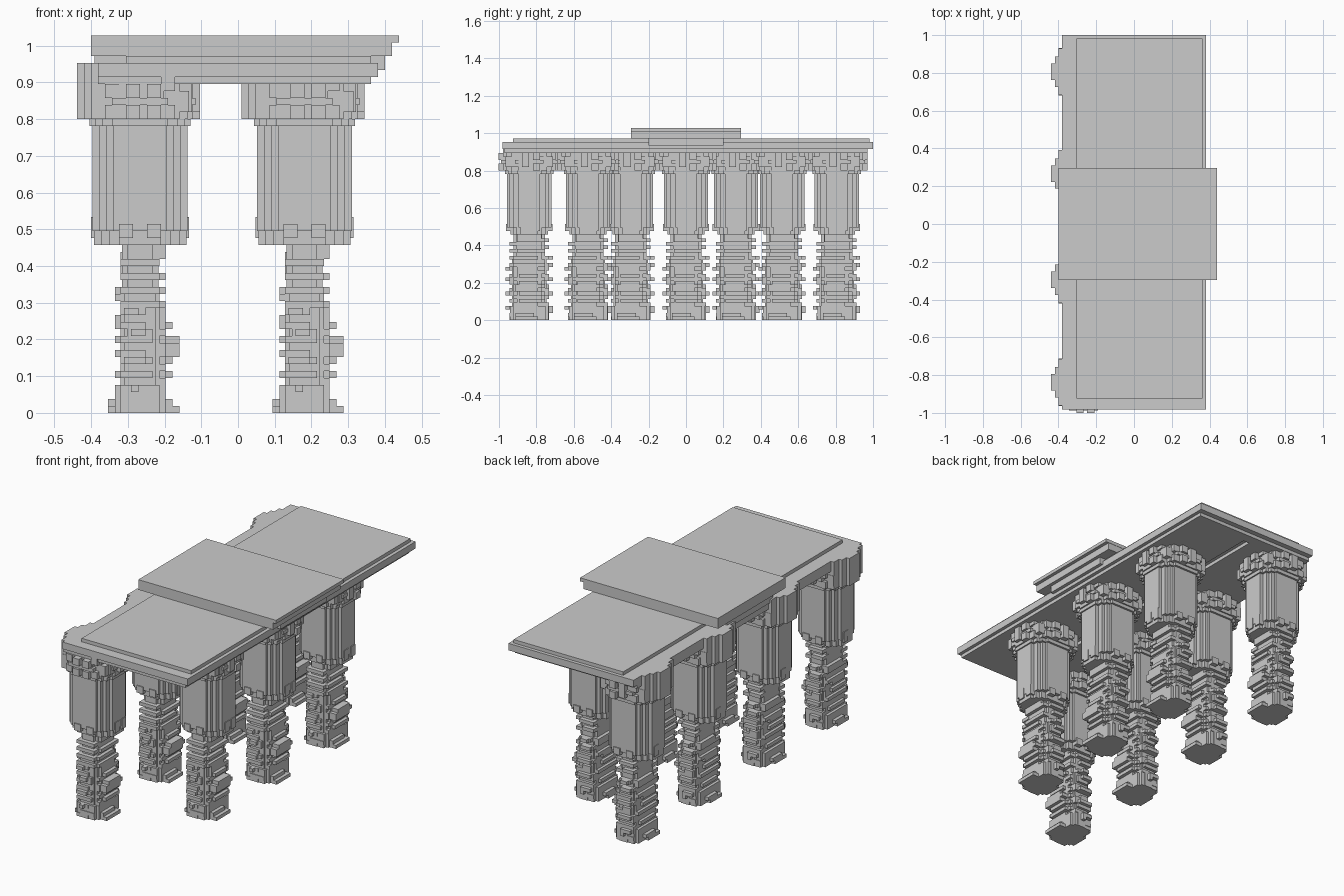
import bpy, bmesh, random

V = 2 / 105            # edge of one block unit
rng = random.Random(4)

cube = bpy.data.objects.get("Cube")
if cube:
    bpy.data.objects.remove(cube, do_unlink=True)


def prism(bm, outline, z0, z1):
    """Extrude a flat outline between two heights."""
    face = bm.faces.new([bm.verts.new((x * V, y * V, z0 * V)) for x, y in outline])
    top = bmesh.ops.extrude_face_region(bm, geom=[face])["geom"]
    verts = [v for v in top if isinstance(v, bmesh.types.BMVert)]
    bmesh.ops.translate(bm, vec=(0, 0, (z1 - z0) * V), verts=verts)


def box(bm, x0, x1, y0, y1, z0, z1):
    prism(bm, [(x0, y0), (x1, y0), (x1, y1), (x0, y1)], z0, z1)


def stepped(bm, steps, z0, z1):
    """Prism with staircase corners; steps run from widest x to widest y."""
    quarter = []
    for i, (x, y) in enumerate(steps):
        if i:
            quarter.append((x, steps[i - 1][1]))
        quarter.append((x, y))
    back = quarter[::-1]
    outline = (quarter + [(-x, y) for x, y in back]
               + [(-x, -y) for x, y in quarter] + [(x, -y) for x, y in back])
    prism(bm, outline, z0, z1)


def finish(bm, name):
    bmesh.ops.recalc_face_normals(bm, faces=bm.faces)
    mesh = bpy.data.meshes.new(name)
    bm.to_mesh(mesh)
    bm.free()
    return mesh


def place(name, mesh, x=0, y=0):
    obj = bpy.data.objects.new(name, mesh)
    obj.location = (x * V, y * V, 0)
    bpy.context.collection.objects.link(obj)


def side_block(bm, side, inner, outer, a, b, z0, z1):
    """Block standing out from one side: +x, -x, +y or -y."""
    axis, sign = side
    lo, hi = sorted((sign * inner, sign * outer))
    if axis == "x":
        box(bm, lo, hi, a, b, z0, z1)
    else:
        box(bm, a, b, lo, hi, z0, z1)


def make_pedestal():
    """Rough square lower shaft, with ribs set out level by level."""
    bm = bmesh.new()
    stepped(bm, [(3.6, 4.5), (2.8, 5.4)], 0, 4)
    stepped(bm, [(2.8, 4.4), (2.2, 4.8)], 4, 17)
    stepped(bm, [(2.6, 3.6), (1.8, 4.4)], 17, 25)
    ribs = {("x", 1): "543334345553433323232233",
            ("x", -1): "443323223232332233222222",
            ("y", 1): "556654565546545646445454",
            ("y", -1): "554645465456546545454544"}
    for side, levels in ribs.items():
        core, width = (2, 4.4) if side[0] == "x" else (4, 2.8)
        for z, digit in enumerate(levels):
            reach = int(digit)
            if reach <= core:
                continue
            a = -width + rng.choice([0, 0, 1, 2])
            b = width - rng.choice([0, 0, 1, 2])
            side_block(bm, side, core - 1, core + 1.6, a, b, z, z + 1)
            if reach > core + 1:
                side_block(bm, side, core, reach + 0.6, a + 0.5, b - 1, z, z + 1)
    return finish(bm, "pedestal")


def make_drum():
    """Wide upper shaft with a ragged lower rim."""
    bm = bmesh.new()
    stepped(bm, [(6.6, 2.5), (5.6, 3.6), (4.4, 4.6), (3, 5.2)], 24, 26)
    stepped(bm, [(6.8, 3), (5.8, 4.5), (4.8, 5.5), (3.8, 6.2)], 26, 47)
    for x, y in [(6, -2), (6, 1), (-6, 0)]:
        box(bm, x - 1, x + 1, y, y + 2, 25, 28)
    for sign in (-1, 1):
        for a in (-3, 1):
            side_block(bm, ("y", sign), 4, 6.5, a, a + 2, 25, 27)
    return finish(bm, "drum")


def make_capital():
    """Ornamented ring, with a stepped shield on the -x side."""
    bm = bmesh.new()
    stepped(bm, [(7.2, 3.5), (6.4, 5), (5.4, 6), (4, 6.8)], 41, 42)
    stepped(bm, [(7.6, 3), (6.8, 5), (5.6, 6.4), (3.4, 7.2)], 42, 47)
    # Alternating knobs and scrolls around the ring
    for side in [("x", 1), ("y", 1), ("y", -1)]:
        for a in (-5, -2, 1, 3):
            for z in (42, 45):
                lift = rng.choice([0, 0, 1])
                out = 8.6 if abs(a) < 3 else 7.4
                side_block(bm, side, 5, out, a, a + 2, z + lift, z + lift + 2)
        side_block(bm, side, 6, 7.9, -4, 4, 44, 45)
    for sx in (-1, 1):
        for sy in (-1, 1):
            side_block(bm, ("x", sx), 5, 7, *sorted((sy * 4, sy * 6.6)), 43, 46)
    # Shield rising beside the slab
    for reach, half in ((-7, 6.5), (-8, 4.2), (-9, 2.3)):
        box(bm, reach, -5, -half, half, 42, 50)
    return finish(bm, "capital")


# Columns: four along one side, three staggered along the other
parts = {"pedestal": make_pedestal(), "drum": make_drum(), "capital": make_capital()}
rows = {"right": (-14, (-44, -15.5, 14, 42.3)), "left": (9.5, (-27.5, 0, 27))}
for row, (x, places) in rows.items():
    for i, y in enumerate(places, 1):
        for part, mesh in parts.items():
            place(f"{row}_column_{i}_{part}", mesh, x, y)


# Roof slabs
def slab(name, *extent):
    bm = bmesh.new()
    box(bm, *extent)
    place(name, finish(bm, name))


slab("soffit_right", -20, -1, -51, 51, 47, 48)
slab("soffit_left", 1, 19, -51, 51, 47, 48)
slab("soffit_front_strip", -1, 1, -51, -48, 47, 48)
slab("soffit_back_strip", -1, 1, 48, 51, 47, 48)
slab("main_slab", -20, 20, -51.5, 52.5, 48, 50)
slab("upper_slab", -16, 19, -48.5, 51.5, 50, 51)
slab("centre_bracket", -20.5, 21, -10.5, 10.5, 49, 51)
slab("centre_slab_lower", -21, 22, -15.4, 15.4, 51, 53)
slab("centre_slab_upper", -21, 23, -15.5, 15.5, 53, 54)
